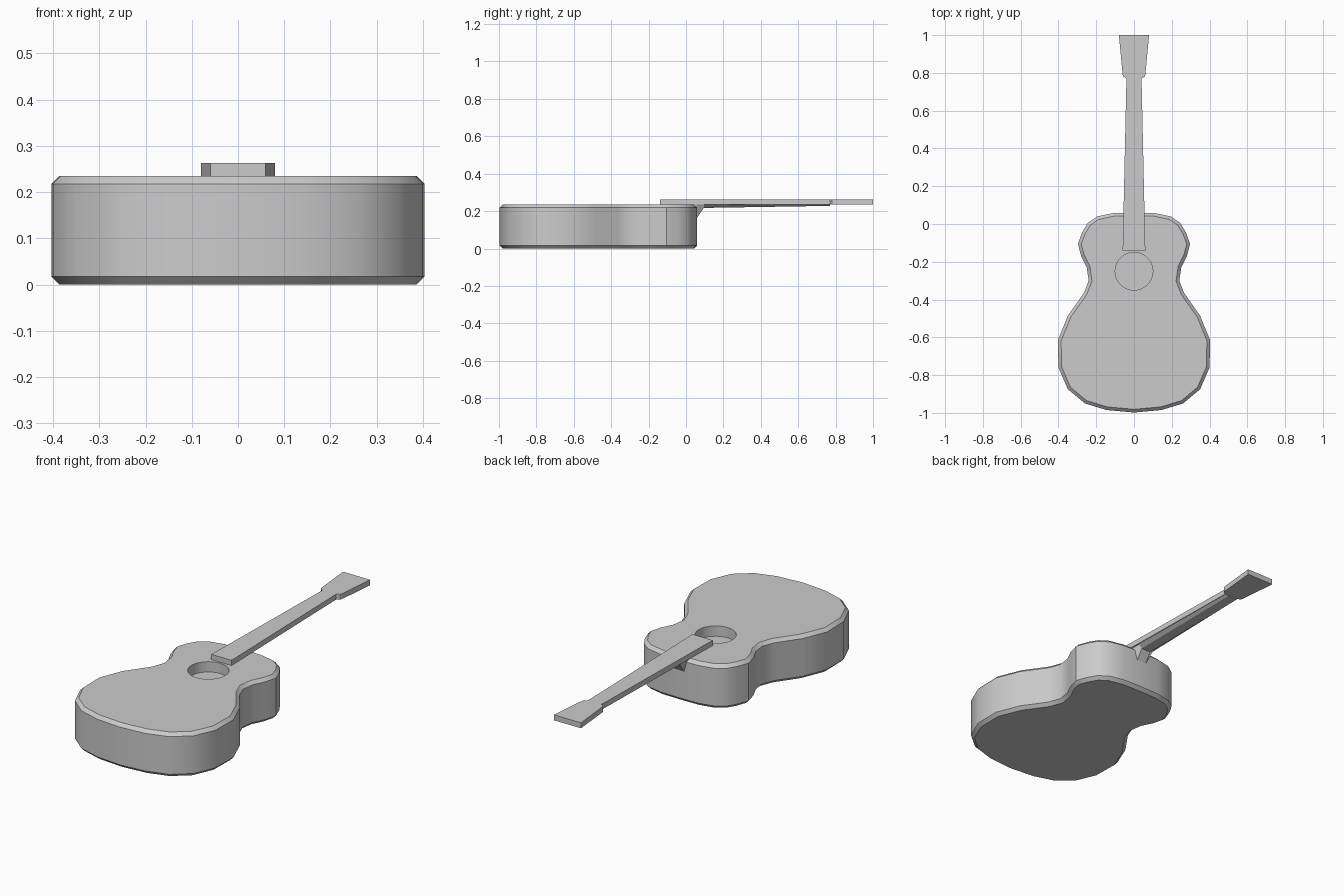
import bpy, bmesh
from math import radians

if "Cube" in bpy.data.objects:
    bpy.data.objects.remove(bpy.data.objects["Cube"])


def mirrored(half):
    """Right-hand profile from top to bottom -> closed outline mirrored over x."""
    return half + [(-x, y) for x, y in reversed(half) if x > 0]


def finish(name, bm):
    bmesh.ops.recalc_face_normals(bm, faces=bm.faces)
    mesh = bpy.data.meshes.new(name)
    bm.to_mesh(mesh)
    bm.free()
    ob = bpy.data.objects.new(name, mesh)
    bpy.context.collection.objects.link(ob)
    return ob


def prism(outline, z0, z1, chamfer=0):
    bm = bmesh.new()
    base = bm.faces.new([bm.verts.new((x, y, z0)) for x, y in outline])
    ext = bmesh.ops.extrude_face_region(bm, geom=[base], use_keep_orig=True)
    for v in ext["geom"]:
        if isinstance(v, bmesh.types.BMVert):
            v.co.z = z1
    bmesh.ops.recalc_face_normals(bm, faces=bm.faces)
    if chamfer:
        rims = [e for e in bm.edges if abs(e.verts[0].co.z - e.verts[1].co.z) < 1e-5]
        bmesh.ops.bevel(bm, geom=rims, offset=chamfer, segments=1,
                        affect='EDGES', profile=0.5)
    return bm


def select_only(ob):
    bpy.ops.object.select_all(action='DESELECT')
    ob.select_set(True)
    bpy.context.view_layer.objects.active = ob


# Body: waisted outline with chamfered rims
body_half = [(0, 0.06), (0.11, 0.058), (0.195, 0.04), (0.245, 0.005), (0.275, -0.045),
             (0.297, -0.105), (0.28, -0.17), (0.25, -0.23), (0.24, -0.30),
             (0.265, -0.365), (0.35, -0.485), (0.403, -0.615), (0.4, -0.76),
             (0.35, -0.875), (0.26, -0.95), (0.145, -0.985), (0, -0.998)]
body = finish("guitar_body", prism(mirrored(body_half), 0, 0.235, 0.017))

# Shallow round sound hole
bm = bmesh.new()
bmesh.ops.create_cone(bm, cap_ends=True, segments=32, radius1=0.1, radius2=0.1, depth=0.2)
bmesh.ops.translate(bm, verts=bm.verts, vec=(0, -0.25, 0.28))
cutter = finish("sound_hole_cutter", bm)
cutter.hide_render = True
mod = body.modifiers.new("sound_hole", 'BOOLEAN')
mod.operation = 'DIFFERENCE'
mod.solver = 'EXACT'
mod.object = cutter
select_only(body)
bpy.ops.object.modifier_apply(modifier=mod.name)
bpy.data.objects.remove(cutter)
select_only(body)
bpy.ops.object.shade_smooth_by_angle(angle=radians(32))

# Fretboard and flared headstock as one flat plate
plate_half = [(0.08, 1.0), (0.06, 0.79), (0.056, 0.78), (0.04, 0.77), (0.06, -0.14)]
finish("fretboard_and_headstock", prism(mirrored(plate_half), 0.234, 0.263))

# Neck back and heel: lofted tapered sections (y, top half width, bottom half width, bottom z)
sections = [(0.04, 0.05, 0.028, 0.14), (0.055, 0.05, 0.028, 0.158),
            (0.095, 0.05, 0.028, 0.217), (0.77, 0.039, 0.022, 0.228)]
bm = bmesh.new()
rings = [[bm.verts.new(p) for p in ((-t, y, 0.236), (t, y, 0.236), (b, y, z), (-b, y, z))]
         for y, t, b, z in sections]
for a, b in zip(rings, rings[1:]):
    for i in range(4):
        j = (i + 1) % 4
        bm.faces.new((a[i], a[j], b[j], b[i]))
bm.faces.new(rings[0])
bm.faces.new(rings[-1])
finish("neck_and_heel", bm)
